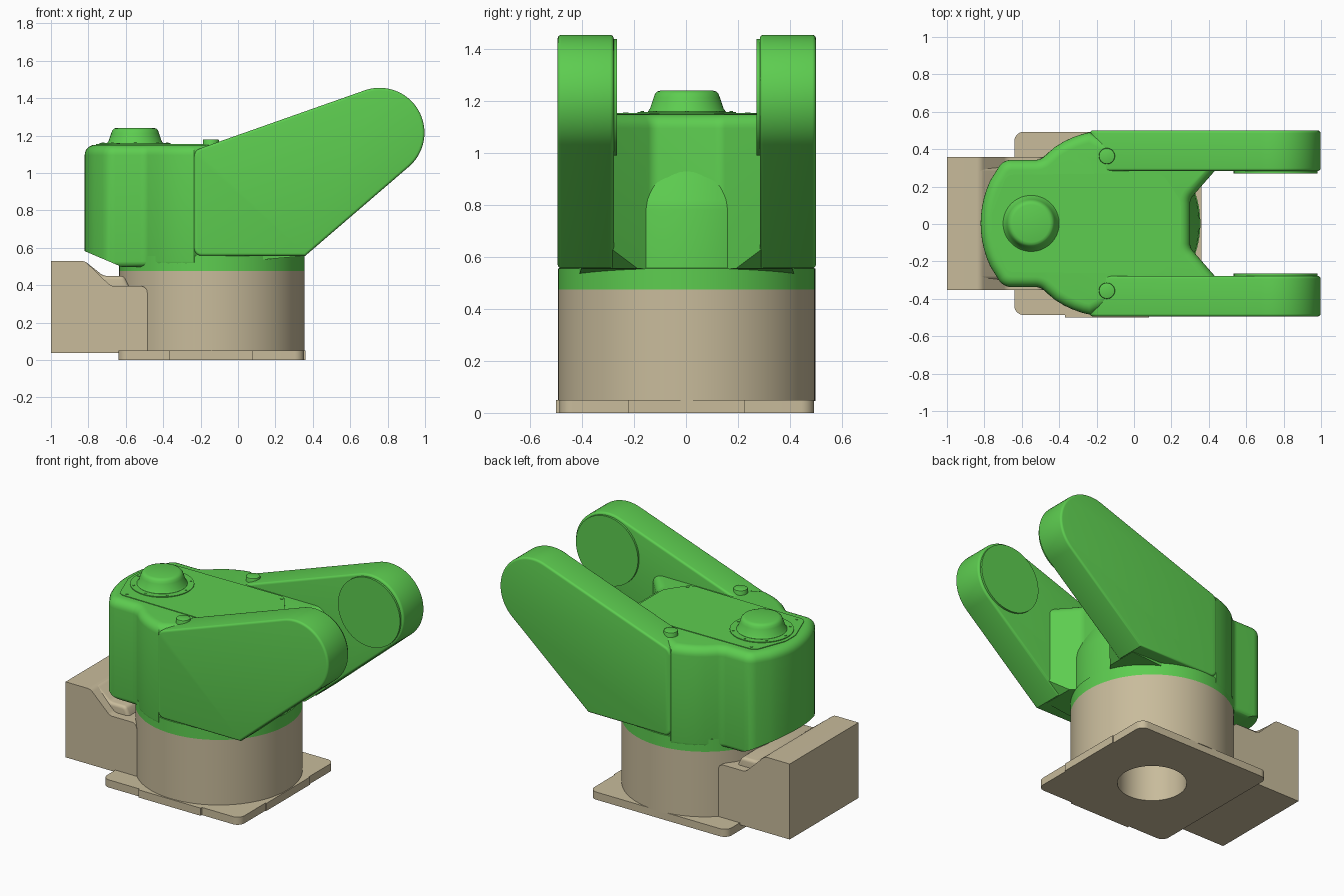
import bpy, bmesh, math
from mathutils import Vector

if "Cube" in bpy.data.objects:
    bpy.data.objects.remove(bpy.data.objects["Cube"])

CX, YC = -0.14, 0.003          # turning axis of the base


def material(name, rgb):
    m = bpy.data.materials.new(name)
    m.diffuse_color = (*rgb, 1)
    m.use_nodes = True
    m.node_tree.nodes["Principled BSDF"].inputs["Base Color"].default_value = m.diffuse_color
    return m


GREEN = material("green_paint", (0.11, 0.61, 0.08))
BEIGE = material("beige_paint", (0.58, 0.50, 0.33))


def circle(x, y, r, n=96):
    return [(x + r * math.cos(2 * math.pi * i / n), y + r * math.sin(2 * math.pi * i / n)) for i in range(n)]


def rounded(points, seg=6):
    """Outline from (u, v) or (u, v, radius) corners, with filleted corners."""
    out, n = [], len(points)
    for i, p in enumerate(points):
        c = Vector(p[:2])
        r = p[2] if len(p) > 2 else 0
        if not r:
            out.append(tuple(c))
            continue
        a, b = Vector(points[i - 1][:2]) - c, Vector(points[(i + 1) % n][:2]) - c
        half = a.angle(b) / 2
        t = min(r / math.tan(half), 0.45 * a.length, 0.45 * b.length)
        r = t * math.tan(half)
        da, db = a.normalized(), b.normalized()
        mid = c + (da + db).normalized() * (r / math.sin(half))
        va, vb = c + da * t - mid, c + db * t - mid
        for k in range(seg + 1):
            out.append(tuple(mid + (va * (1 - k / seg) + vb * (k / seg)).normalized() * r))
    return out


def inset(outline, d):
    n = len(outline)
    pts = [Vector(p) for p in outline]
    area = sum(pts[i - 1].x * pts[i].y - pts[i].x * pts[i - 1].y for i in range(n))
    s = 1 if area > 0 else -1
    res = []
    for i in range(n):
        e1, e2 = (pts[i] - pts[i - 1]).normalized(), (pts[(i + 1) % n] - pts[i]).normalized()
        n1, n2 = Vector((-e1.y, e1.x)) * s, Vector((-e2.y, e2.x)) * s
        res.append(pts[i] + (n1 + n2) * (d / max(1 + n1.dot(n2), 0.2)))
    return res


def loft(name, outline, layers, mat, axis='z', cuts=()):
    """Stack inset copies of an outline: layers are (inset, height); cuts are (point, outward normal)."""
    bm = bmesh.new()
    rings = []
    for d, h in layers:
        ring = inset(outline, d)
        rings.append([bm.verts.new((p.x, p.y + YC, h) if axis == 'z' else (p.x, h + YC, p.y)) for p in ring])
    n = len(outline)
    for a, b in zip(rings, rings[1:]):
        for i in range(n):
            bm.faces.new((a[i - 1], a[i], b[i], b[i - 1]))
    bm.faces.new(rings[0])
    bm.faces.new(rings[-1])
    for co, no in cuts:
        cut = bmesh.ops.bisect_plane(bm, geom=bm.verts[:] + bm.edges[:] + bm.faces[:], dist=1e-5,
                                     plane_co=co, plane_no=no, clear_outer=True)
        edges = [g for g in cut['geom_cut'] if isinstance(g, bmesh.types.BMEdge) and g.is_boundary]
        bmesh.ops.holes_fill(bm, edges=edges, sides=0)
    bmesh.ops.recalc_face_normals(bm, faces=bm.faces[:])
    me = bpy.data.meshes.new(name)
    bm.to_mesh(me)
    bm.free()
    me.materials.append(mat)
    ob = bpy.data.objects.new(name, me)
    bpy.context.collection.objects.link(ob)
    return ob


def soft(lo, hi, r, seg=4, low=True, high=True):
    """Layers of a prism with rounded rims."""
    q = [math.pi / 2 * k / seg for k in range(seg + 1)]
    a = [(r - r * math.sin(t), lo + r - r * math.cos(t)) for t in q] if low else [(0, lo)]
    b = [(r - r * math.cos(t), hi - r + r * math.sin(t)) for t in q] if high else [(0, hi)]
    return a + b


# Base plate with rounded corners and small edge pads
plate = loft("base_plate", rounded([(-0.64, -0.49, 0.05), (0.353, -0.49, 0.05),
                                    (0.353, 0.49, 0.05), (-0.64, 0.49, 0.05)]), [(0, 0), (0, 0.05)], BEIGE)
loft("front_pad", [(-0.37, -0.503), (0.08, -0.503), (0.08, -0.46), (-0.37, -0.46)], [(0, 0), (0, 0.05)], BEIGE)
loft("side_pad", [(0.33, -0.225), (0.36, -0.225), (0.36, 0.225), (0.33, 0.225)], [(0, 0), (0, 0.05)], BEIGE)

# Round pedestal, bored from below
pedestal = loft("pedestal", circle(CX, 0, 0.495), [(0, 0.045), (0, 0.475)], BEIGE)
bore = loft("bore_cutter", circle(CX, 0, 0.21, 64), [(0, -0.1), (0, 0.4)], BEIGE)
bore.hide_render = True
for ob in (plate, pedestal):
    mod = ob.modifiers.new("bore", 'BOOLEAN')
    mod.object, mod.operation, mod.solver = bore, 'DIFFERENCE', 'EXACT'
    bpy.context.view_layer.objects.active = ob
    bpy.ops.object.modifier_apply(modifier=mod.name)
bpy.data.objects.remove(bore)

# Connector box behind the pedestal, with a raised central hump
loft("connector_box", rounded([(-1, 0.037), (-1, 0.53), (-0.82, 0.53, 0.05), (-0.68, 0.395, 0.05),
                               (-0.485, 0.395, 0.035), (-0.485, 0.037)]), [(0, -0.355), (0, 0.355)], BEIGE, 'y')
loft("connector_hump", rounded([(-0.9, 0.3), (-0.9, 0.529), (-0.82, 0.529, 0.05), (-0.72, 0.45, 0.05),
                                (-0.61, 0.45, 0.03), (-0.58, 0.39), (-0.58, 0.3)]), soft(-0.30, 0.30, 0.02), BEIGE, 'y')

# Green turning ring with the shoulder bulge above it
loft("turning_ring", circle(CX, 0, 0.495), [(0, 0.475), (0, 0.556), (0.005, 0.557), (0.005, 0.78),
                                            (0.012, 0.82), (0.05, 0.91), (0.06, 0.95)], GREEN)

# Main housing: rear lobe, round shoulders and notched front
half = [(-0.28 - 0.54 * math.cos(math.radians(a)), 0.54 * math.sin(math.radians(a))) for a in (5, 10, 15, 20, 25)]
half += [(-0.70, 0.34, 0.08), (-0.50, 0.34, 0.07)]
half += [(CX + 0.497 * math.cos(math.radians(a)), 0.497 * math.sin(math.radians(a))) for a in (125, 118, 112, 106, 101)]
half += [(-0.1, 0.42), (0.536, 0.40), (0.30, 0.13, 0.06)]
mirror = [(p[0], -p[1], *p[2:]) for p in reversed(half)]
rims = soft(0.497, 0.6, 0.03, high=False)[:-1] + soft(0.6, 1.15, 0.055, 6, low=False)[1:]
loft("housing", rounded([(-0.82, 0)] + half + mirror), rims, GREEN, cuts=[
    ((-0.62, 0, 0.497), (-0.085, 0, -0.2)),
    ((-0.3, 0, 0.497), (0.06, 0, -0.66)),
    ((0.357, 0, 0.56), (0.48, 0, -0.56))])

# Fork arms with bearing discs and lifting bolts
EX, EZ, ER = 0.757, 1.215, 0.24
arm = [(-0.235, 0.557, 0.04), (0.36, 0.557)]
arm += [(EX + ER * math.cos(math.radians(a)), EZ + ER * math.sin(math.radians(a)))
        for a in [-49.4 + 158.8 * k / 36 for k in range(37)]]
arm += [(-0.235, 1.12, 0.05)]
for side, s in (("back", 1), ("front", -1)):
    loft(side + "_arm", rounded(arm), [(d, s * h) for d, h in soft(0.281, 0.497, 0.014)], GREEN, 'y')
    loft(side + "_bearing_disc", circle(EX, EZ, 0.224), [(0, s * 0.268), (0, s * 0.30)], GREEN, 'y')
    loft(side + "_lifting_bolt", circle(-0.145, s * 0.36, 0.043, 32), soft(1.08, 1.18, 0.006, 2, low=False), GREEN)

# Top cover panel and its screws
cover = [(-0.76, 0.05, 0.1), (-0.68, 0.26, 0.05), (0.15, 0.27, 0.08), (0.25, 0.12, 0.08)]
loft("cover_panel", rounded(cover + [(x, -y, r) for x, y, r in reversed(cover)]), [(0, 1.14), (0, 1.154)], GREEN)
for x in (-0.64, 0.15):
    for y in (-0.235, 0.235):
        loft("cover_screw", circle(x, y, 0.01, 12), [(0, 1.15), (0, 1.157)], GREEN)

# Motor cap with flange and screws
DX = -0.55
loft("cap_flange", circle(DX, 0, 0.19, 64), [(0, 1.14), (0, 1.159)], GREEN)
loft("motor_cap", circle(DX, 0, 0.15, 64), [(0, 1.15), (0, 1.16), (0.008, 1.17), (0.022, 1.212), (0.028, 1.228),
                                            (0.037, 1.237), (0.05, 1.241)], GREEN)
for x, y in circle(DX, 0, 0.172, 8):
    loft("flange_screw", circle(x, y, 0.007, 10), [(0, 1.15), (0, 1.162)], GREEN)

# Smooth shading with crisp edges
bpy.ops.object.select_all(action='SELECT')
bpy.context.view_layer.objects.active = plate
bpy.ops.object.shade_smooth_by_angle(angle=math.radians(28))
